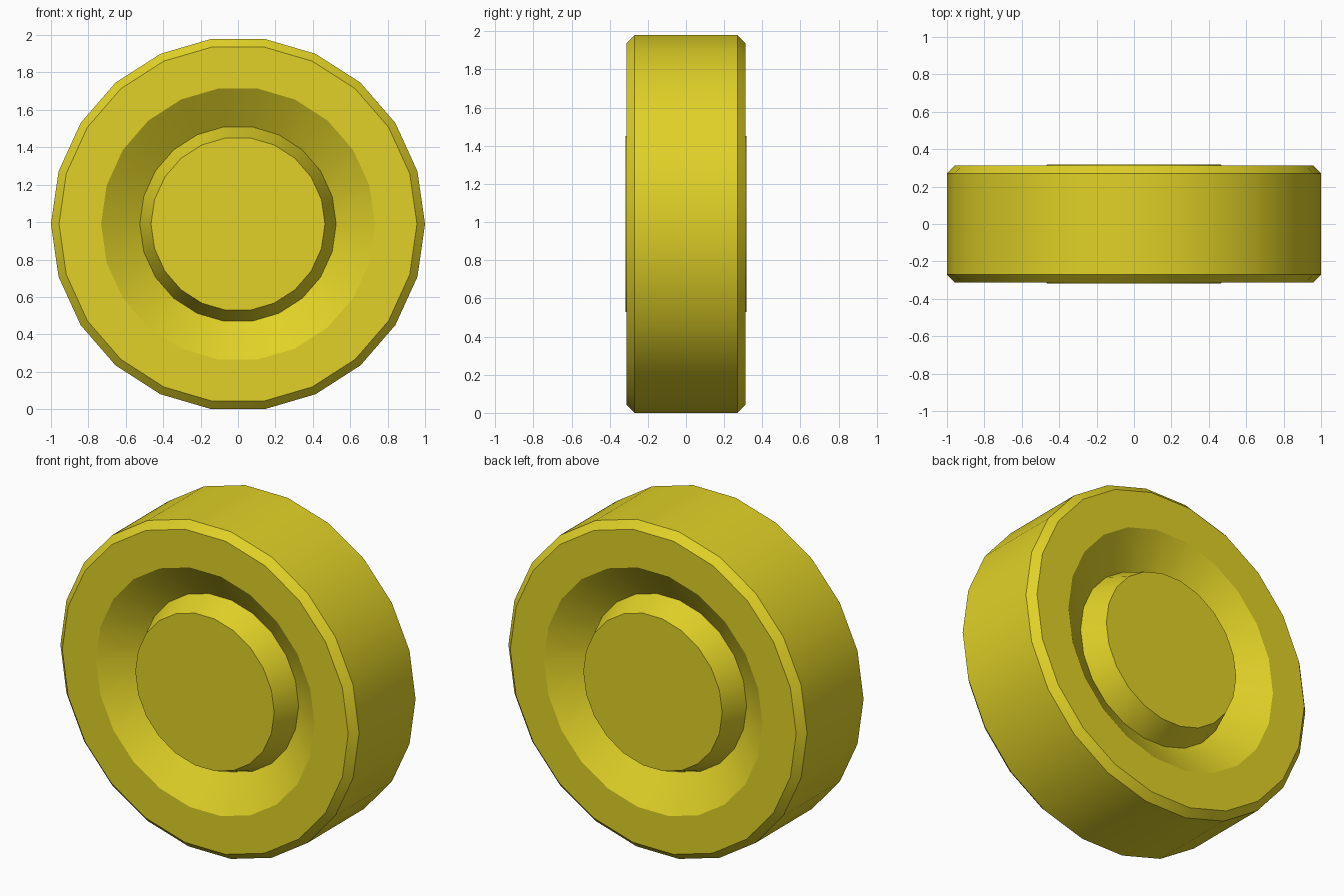
import bpy, bmesh
from math import sin, cos, tau, radians

if "Cube" in bpy.data.objects:
    bpy.data.objects.remove(bpy.data.objects["Cube"])

SIDES = 22
CENTRE_Z = cos(tau / SIDES / 2)  # a flat side rests on the ground

# Half profile (radius, y): hub rim, groove bottom, groove edge, bevel, tread
half = [(0.465, 0.318), (0.525, 0.17), (0.732, 0.313), (0.957, 0.313), (1.0, 0.27)]
profile = [(r, -y) for r, y in half] + half[::-1]

# Wheel: profile turned around the y axis, capped by the hub faces
bm = bmesh.new()
rings = []
for r, y in profile:
    rings.append([bm.verts.new((r * cos(tau * i / SIDES), y, CENTRE_Z + r * sin(tau * i / SIDES)))
                  for i in range(SIDES)])
for a, b in zip(rings, rings[1:]):
    for i in range(SIDES):
        j = (i + 1) % SIDES
        bm.faces.new((a[i], a[j], b[j], b[i]))
bm.faces.new(rings[0])
bm.faces.new(rings[-1])
bmesh.ops.recalc_face_normals(bm, faces=bm.faces)

mesh = bpy.data.meshes.new("wheel")
bm.to_mesh(mesh)
bm.free()
wheel = bpy.data.objects.new("wheel", mesh)
bpy.context.collection.objects.link(wheel)

# Yellow paint
paint = bpy.data.materials.new("yellow")
paint.diffuse_color = (0.75, 0.64, 0.02, 1)
paint.use_nodes = True
paint.node_tree.nodes["Principled BSDF"].inputs["Base Color"].default_value = paint.diffuse_color
mesh.materials.append(paint)

# Smooth around the wheel, crisp at the profile edges
bpy.context.view_layer.objects.active = wheel
wheel.select_set(True)
bpy.ops.object.shade_smooth_by_angle(angle=radians(30))
